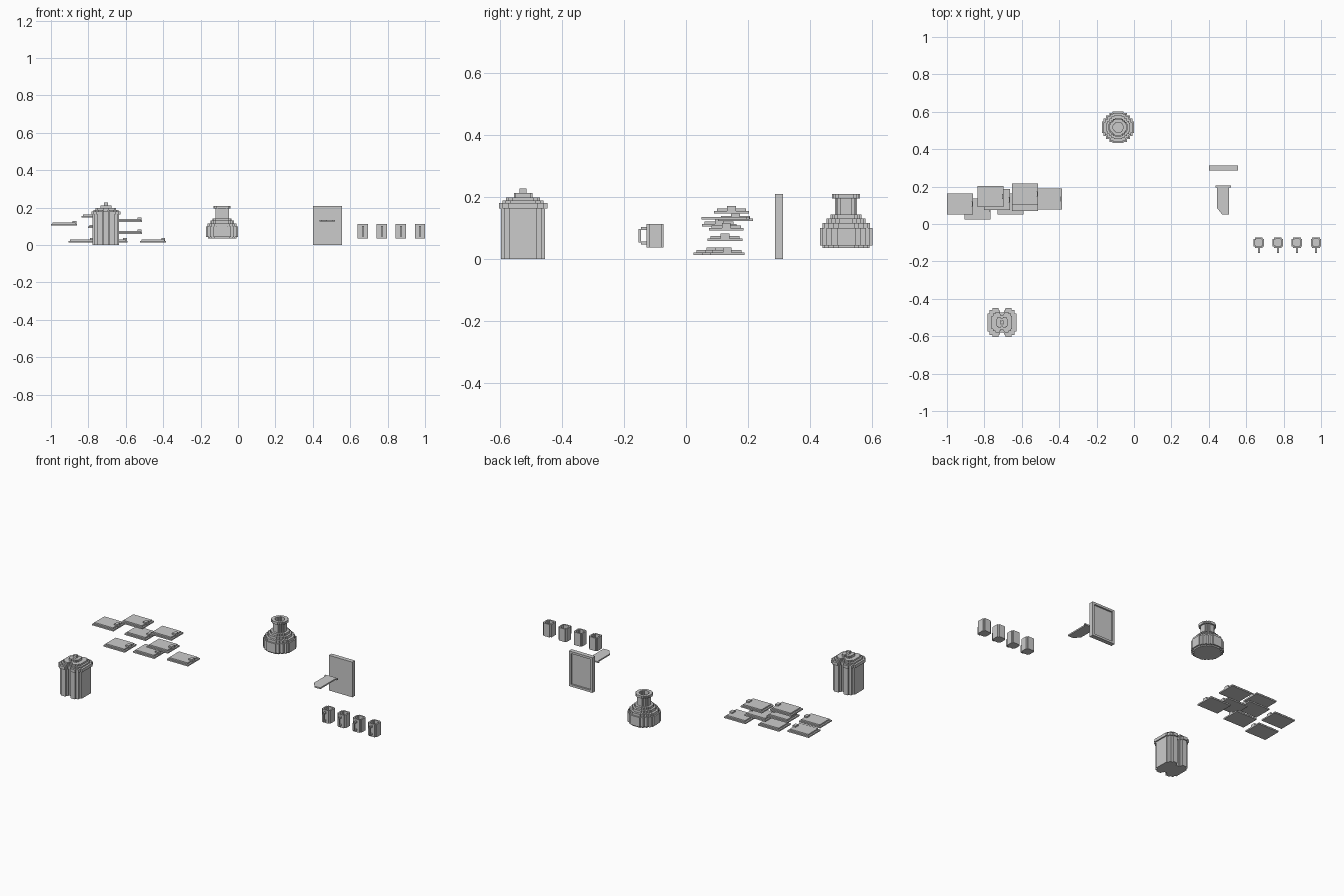
import bpy, bmesh

if "Cube" in bpy.data.objects:
    bpy.data.objects.remove(bpy.data.objects["Cube"])


def add_object(name, bm):
    bmesh.ops.recalc_face_normals(bm, faces=bm.faces[:])
    me = bpy.data.meshes.new(name)
    bm.to_mesh(me)
    bm.free()
    ob = bpy.data.objects.new(name, me)
    bpy.context.collection.objects.link(ob)
    return ob


def add_box(bm, x0, x1, y0, y1, z0, z1):
    vs = bmesh.ops.create_cube(bm, size=1)["verts"]
    for v in vs:
        v.co = ((x0, x1)[v.co.x > 0], (y0, y1)[v.co.y > 0], (z0, z1)[v.co.z > 0])


def boxes(name, *dims):
    bm = bmesh.new()
    for d in dims:
        add_box(bm, *d)
    return add_object(name, bm)


def mirrored(quarter):
    """Full outline from one quadrant, listed from the x axis to the y axis."""
    q = list(quarter)
    return (q + [(-x, y) for x, y in reversed(q)]
            + [(-x, -y) for x, y in q] + [(x, -y) for x, y in reversed(q)])


def stack(name, quarter, profile, cx, cy):
    """Sweep a stepped outline through (radius, z) profile points."""
    out = mirrored(quarter)
    bm = bmesh.new()
    rings = [[bm.verts.new((cx + x * r, cy + y * r, z)) for x, y in out] for r, z in profile]
    n = len(out)
    for a, b in zip(rings, rings[1:]):
        for i in range(n):
            j = (i + 1) % n
            bm.faces.new((a[i], a[j], b[j], b[i]))
    bm.faces.new(rings[0][::-1])
    bm.faces.new(rings[-1])
    return add_object(name, bm)


def tiers(*layers):
    """Profile of stacked plain tiers from (radius, bottom, top)."""
    return [(r, z) for r, z0, z1 in layers for z in (z0, z1)]


# Lidded canister with grooves front and back
lobed = [(1, .62), (.86, .62), (.86, .86), (.64, .86), (.64, 1),
         (.25, 1), (.25, .82), (.14, .82), (.14, .68)]
stack("canister", lobed, tiers((.071, 0, .162), (.078, .162, .18), (.066, .18, .188),
      (.055, .188, .198), (.030, .198, .212), (.011, .212, .227)), -.706, -.526)

# Round-bellied vase with a hollow neck
rounded = [(1, .35), (.91, .35), (.91, .55), (.75, .55), (.75, .75),
           (.55, .75), (.55, .91), (.35, .91), (.35, 1)]
stack("vase", rounded, tiers((.076, .035, .043), (.085, .043, .10), (.077, .10, .115),
      (.063, .115, .13), (.050, .13, .143), (.036, .143, .195), (.045, .195, .21))
      + [(.027, .21), (.027, .15)], -.085, .517)

# Mugs with C-shaped handles
notched = [(1, .72), (.8, .72), (.8, .8), (.72, .8), (.72, 1)]
for i in range(4):
    x, y = .668 + .1017 * i, -.1
    stack(f"mug_{i + 1}", notched,
          [(.028, .036), (.028, .113), (.020, .113), (.020, .046)], x, y)
    boxes(f"mug_handle_{i + 1}",
          (x - .005, x + .005, y - .046, y - .027, .093, .103),
          (x - .005, x + .005, y - .046, y - .027, .046, .056),
          (x - .005, x + .005, y - .054, y - .045, .053, .097))

# Thin tiered trays, each with a tab at the right edge
trays = [(-.93, .107, .105), (-.837, .081, .013), (-.767, .147, .146), (-.732, .13, .092),
         (-.66, .108, .013), (-.583, .126, .058), (-.583, .16, .122), (-.455, .133, .013)]
for i, (x, y, z) in enumerate(trays):
    boxes(f"tray_{i + 1}",
          (x - .07, x + .07, y - .056, y + .056, z, z + .008),
          (x - .061, x + .061, y - .047, y + .047, z + .008, z + .016),
          (x + .046, x + .066, y - .014, y + .014, z + .008, z + .024))

# Upright panel with a raised frame on its back
boxes("panel", (.40, .555, .287, .303, 0, .21))
boxes("panel_frame",
      (.40, .413, .303, .313, 0, .21), (.542, .555, .303, .313, 0, .21),
      (.413, .542, .303, .313, 0, .013), (.413, .542, .303, .313, .197, .21))

# Flat blade in front of the panel
bm = bmesh.new()
pts = [(.436, .205), (.436, .194), (.444, .194), (.444, .085), (.472, .05),
       (.509, .05), (.509, .194), (.518, .194), (.518, .205)]
face = bm.faces.new([bm.verts.new((x, y, .127)) for x, y in pts])
ext = bmesh.ops.extrude_face_region(bm, geom=[face], use_keep_orig=True)
for v in ext["geom"]:
    if isinstance(v, bmesh.types.BMVert):
        v.co.z = .135
add_object("blade", bm)
